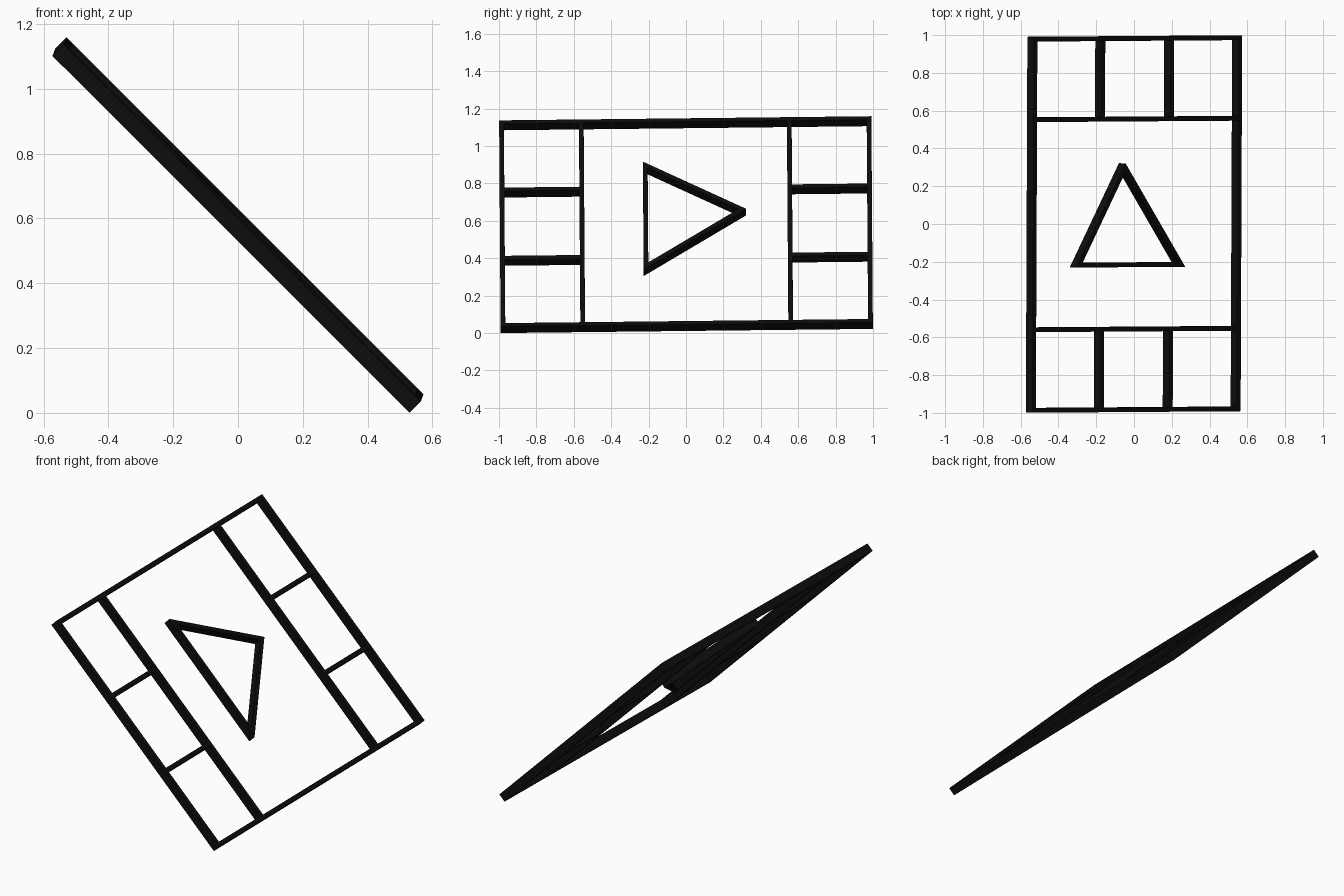
import bpy, bmesh
from mathutils import Vector, Matrix

if "Cube" in bpy.data.objects:
    bpy.data.objects.remove(bpy.data.objects["Cube"])

W, T = 0.025, 0.05          # bar width in the panel plane, panel thickness
H, L = 0.779, 0.995         # half extents: down the slope, along y

# Tilted panel frame: u runs down the slope, v along y, n is the normal
e1 = Vector((1, 0, -1)).normalized()
e3 = Vector((1, 0, 1)).normalized()
v = (Vector((0, 1, 0)) - 0.005 * e1 + 0.0108 * e3).normalized()
u = (e1 - e1.dot(v) * v).normalized()
n = u.cross(v)
rot = Matrix((u, v, n)).transposed().to_4x4()
place = Matrix.Translation((0, 0, 0.583)) @ rot

black = bpy.data.materials.new("black")
black.diffuse_color = (0.004, 0.004, 0.004, 1)
black.use_nodes = True
black.node_tree.nodes["Principled BSDF"].inputs["Base Color"].default_value = black.diffuse_color


def finish(name, bm):
    bmesh.ops.recalc_face_normals(bm, faces=bm.faces)
    bm.transform(place)
    me = bpy.data.meshes.new(name)
    bm.to_mesh(me)
    bm.free()
    me.materials.append(black)
    ob = bpy.data.objects.new(name, me)
    bpy.context.collection.objects.link(ob)
    return ob


def bar(name, u0, u1, v0, v1):
    bm = bmesh.new()
    bmesh.ops.create_cube(bm, size=1)
    bm.transform(Matrix.Translation(((u0 + u1) / 2, (v0 + v1) / 2, 0))
                 @ Matrix.Diagonal((u1 - u0, v1 - v0, T, 1)))
    return finish(name, bm)


C = 0.556                    # inner crossbar position
parts = []
for s, side in ((-1, "front"), (1, "back")):
    # Long rails
    a = s * (H - W / 2)
    parts.append(bar("upper_rail" if s < 0 else "lower_rail", a - W / 2, a + W / 2, -L, L))
    # End bars and inner crossbars
    for label, c in (("end_bar", L - W / 2), ("crossbar", C)):
        parts.append(bar(f"{side}_{label}", -H + W, H - W, s * c - W / 2, s * c + W / 2))
    # Short dividers making three cells at each end
    lo, hi = sorted((s * (C + W / 2), s * (L - W)))
    for i, d in enumerate((-0.258, 0.258)):
        parts.append(bar(f"{side}_divider_{i + 1}", d - W / 2, d + W / 2, lo, hi))

# Triangle frame: outer outline with an inset copy scaled about the incentre
tri = [Vector(p) for p in ((-0.455, -0.228), (0.36, -0.228), (-0.09, 0.322))]
sides = [(tri[(i + 1) % 3] - tri[(i + 2) % 3]).length for i in range(3)]
centre = sum((p * s for p, s in zip(tri, sides)), Vector((0, 0))) / sum(sides)
inradius = centre.y - tri[0].y
inner = [centre + (p - centre) * (1 - W / inradius) for p in tri]
bm = bmesh.new()
rings = [[bm.verts.new((p.x, p.y, z)) for p in pts]
         for pts, z in ((tri, -T / 2), (tri, T / 2), (inner, T / 2), (inner, -T / 2))]
for k in range(4):
    a, b = rings[k], rings[(k + 1) % 4]
    for i in range(3):
        j = (i + 1) % 3
        bm.faces.new((a[i], a[j], b[j], b[i]))
parts.append(finish("triangle_frame", bm))

# Rest the panel on the ground
low = min(p.co.z for o in parts for p in o.data.vertices)
for o in parts:
    o.data.transform(Matrix.Translation((0, 0, -low)))
